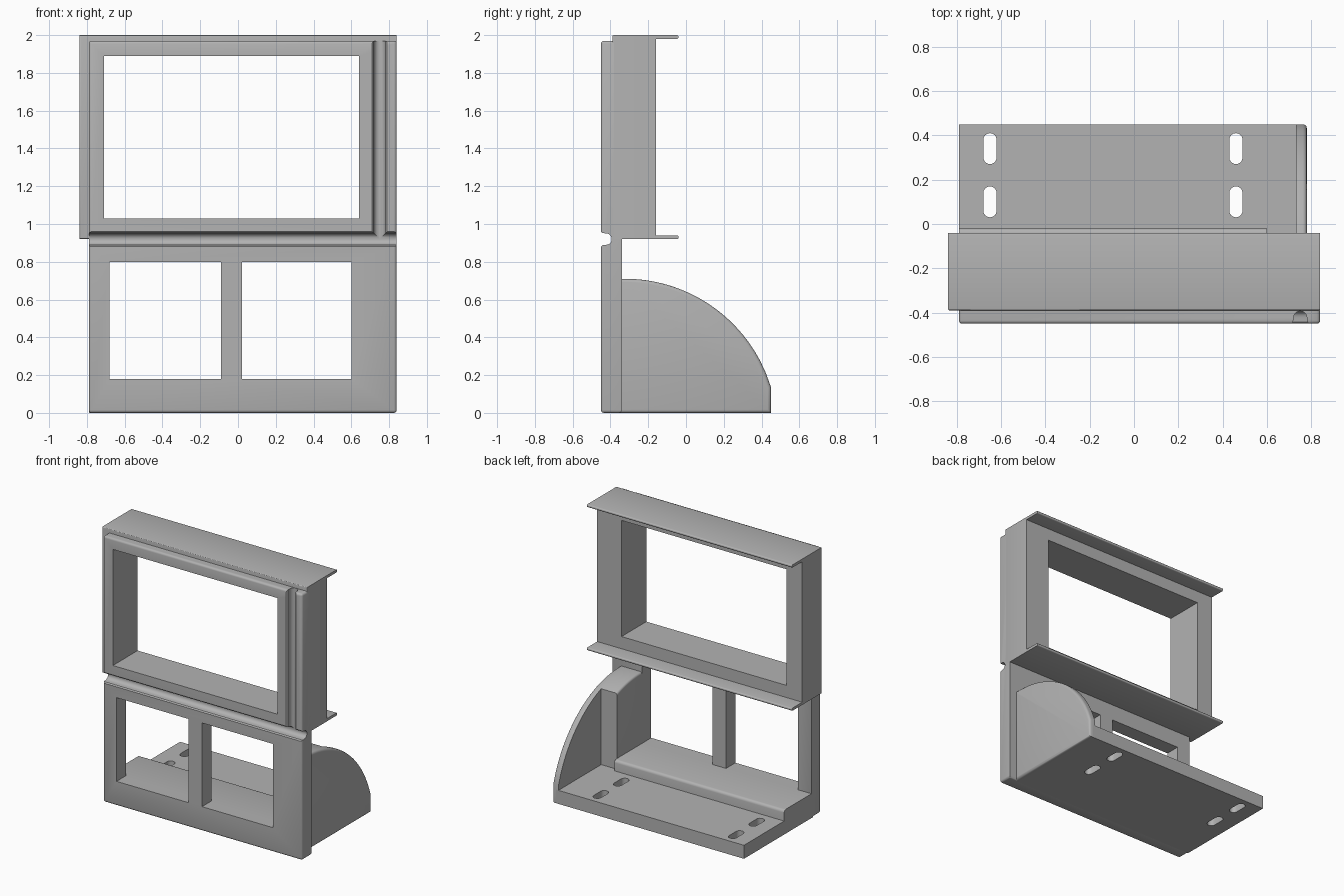
import bpy
import bmesh
from math import sin, cos, pi, sqrt

if "Cube" in bpy.data.objects:
    bpy.data.objects.remove(bpy.data.objects["Cube"], do_unlink=True)

grey = bpy.data.materials.new("plain grey")
grey.use_nodes = True
tone = (0.45, 0.45, 0.45, 1)
grey.diffuse_color = tone
grey.node_tree.nodes["Principled BSDF"].inputs["Base Color"].default_value = tone


def prism(name, profile, axis, lo, hi, bevel=0, rule=lambda p: True):
    """Extrude a 2D profile along an axis and round the edges chosen by a rule."""
    bm = bmesh.new()

    def place(a, b, t):
        return {"x": (t, a, b), "y": (a, t, b), "z": (a, b, t)}[axis]

    ends = [[bm.verts.new(place(a, b, t)) for a, b in profile] for t in (lo, hi)]
    for ring in ends:
        bm.faces.new(ring)
    count = len(profile)
    for i in range(count):
        j = (i + 1) % count
        bm.faces.new((ends[0][i], ends[0][j], ends[1][j], ends[1][i]))
    bmesh.ops.recalc_face_normals(bm, faces=bm.faces)
    if bevel:
        edges = [e for e in bm.edges if e.calc_face_angle() > 0.4
                 and rule((e.verts[0].co + e.verts[1].co) / 2)]
        bmesh.ops.bevel(bm, geom=edges, offset=bevel, segments=3, profile=0.5,
                        affect='EDGES', clamp_overlap=True)
    mesh = bpy.data.meshes.new(name)
    bm.to_mesh(mesh)
    bm.free()
    mesh.materials.append(grey)
    obj = bpy.data.objects.new(name, mesh)
    bpy.context.collection.objects.link(obj)
    return obj


def rect(a0, a1, b0, b1):
    return [(a0, b0), (a1, b0), (a1, b1), (a0, b1)]


def cut(obj, cutters):
    for c in cutters:
        c.hide_render = True
        mod = obj.modifiers.new("cut", 'BOOLEAN')
        mod.operation = 'DIFFERENCE'
        mod.solver = 'EXACT'
        mod.object = c
    bpy.context.view_layer.update()
    graph = bpy.context.evaluated_depsgraph_get()
    mesh = bpy.data.meshes.new_from_object(obj.evaluated_get(graph))
    obj.modifiers.clear()
    obj.data = mesh


def groove(mid):
    """Half-round groove section with a flared mouth, open to the front."""
    r, depth, mouth = 0.03, -0.423, -0.45
    arc = [(mid + r * cos(pi * i / 10), depth + r * sin(pi * i / 10)) for i in range(11)]
    return ([(mid + 0.04, mouth - 0.05), (mid + 0.04, mouth), (mid + 0.032, mouth + 0.008)]
            + arc +
            [(mid - 0.032, mouth + 0.008), (mid - 0.04, mouth), (mid - 0.04, mouth - 0.05)])


def slot(x, y):
    """Upright slot outline with round ends."""
    pts = []
    for start, cy in ((0, y + 0.04), (pi, y - 0.04)):
        pts += [(x + 0.03 * cos(start + pi * i / 8), cy + 0.03 * sin(start + pi * i / 8))
                for i in range(9)]
    return pts


def arc_side(y_end):
    """Quarter-round side outline running from the front panel to y_end."""
    y0, steps = -0.36, 28
    pts = [(y0, 0.0), (y_end, 0.0)]
    for i in range(steps + 1):
        y = y_end + (y0 - y_end) * i / steps
        pts.append((y, sqrt(0.81 ** 2 - (y + 0.325) ** 2) - 0.1))
    return pts


# Upper box with thin rear flanges
channel = [(-0.39, 0.92), (-0.04, 0.92), (-0.04, 0.94), (-0.16, 0.94),
           (-0.16, 1.98), (-0.04, 1.98), (-0.04, 2.0), (-0.39, 2.0)]
box = prism("upper_box", channel, "x", -0.84, 0.84, 0.008,
            lambda p: p.y < -0.38 or (p.y > -0.05 and abs(p.x) < 0.8))

# Front panel, with rounded outer edges
panel = prism("front_panel", rect(-0.79, 0.84, 0, 1.97), "y", -0.45, -0.34, 0.015,
              lambda p: p.y < -0.36 or p.z < 0.01)

# Openings and grooves
display = prism("display_cutter", rect(-0.71, 0.64, 1.03, 1.89), "y", -0.6, 0.2)
windows = [prism("window_cutter", rect(a, b, 0.18, 0.80), "y", -0.6, -0.2)
           for a, b in ((-0.68, -0.09), (0.02, 0.60))]
# Panel stops short of the space behind the upper box's lower edge
cross = prism("cross_groove_cutter", [(d, z) for z, d in groove(0.92)], "x", -1, 1)
upright = prism("upright_groove_cutter", groove(0.75), "z", 0.92, 2.1)
cut(box, [display])
cut(panel, [display, cross, upright] + windows)

# Base deck with mounting slots
deck = prism("base_deck", rect(-0.79, 0.75, -0.36, 0.45), "z", 0, 0.10)
slots = [prism("slot_cutter", slot(x, y), "z", -0.1, 0.3)
         for x in (-0.65, 0.46) for y in (0.10, 0.34)]
cut(deck, slots)

# Raised step behind the windows
step = prism("base_step", rect(-0.36, -0.02, 0.05, 0.18), "x", -0.79, 0.60, 0.02,
             lambda p: p.z > 0.17 and p.y > -0.03)

# Curved side wall and the block joining it to the panel
wall = prism("side_wall", arc_side(0.45), "x", 0.73, 0.78, 0.018, lambda p: p.x > 0.77)
block = prism("corner_block", arc_side(-0.05), "x", 0.60, 0.74, 0.015,
              lambda p: p.x < 0.61 and p.z > 0.65)

for c in [display, cross, upright] + windows + slots:
    bpy.data.objects.remove(c, do_unlink=True)

# Smooth rounded edges, keep corners crisp
for obj in (box, panel, deck, step, wall, block):
    bpy.ops.object.select_all(action='DESELECT')
    obj.select_set(True)
    bpy.context.view_layer.objects.active = obj
    bpy.ops.object.shade_smooth_by_angle(angle=0.6)
